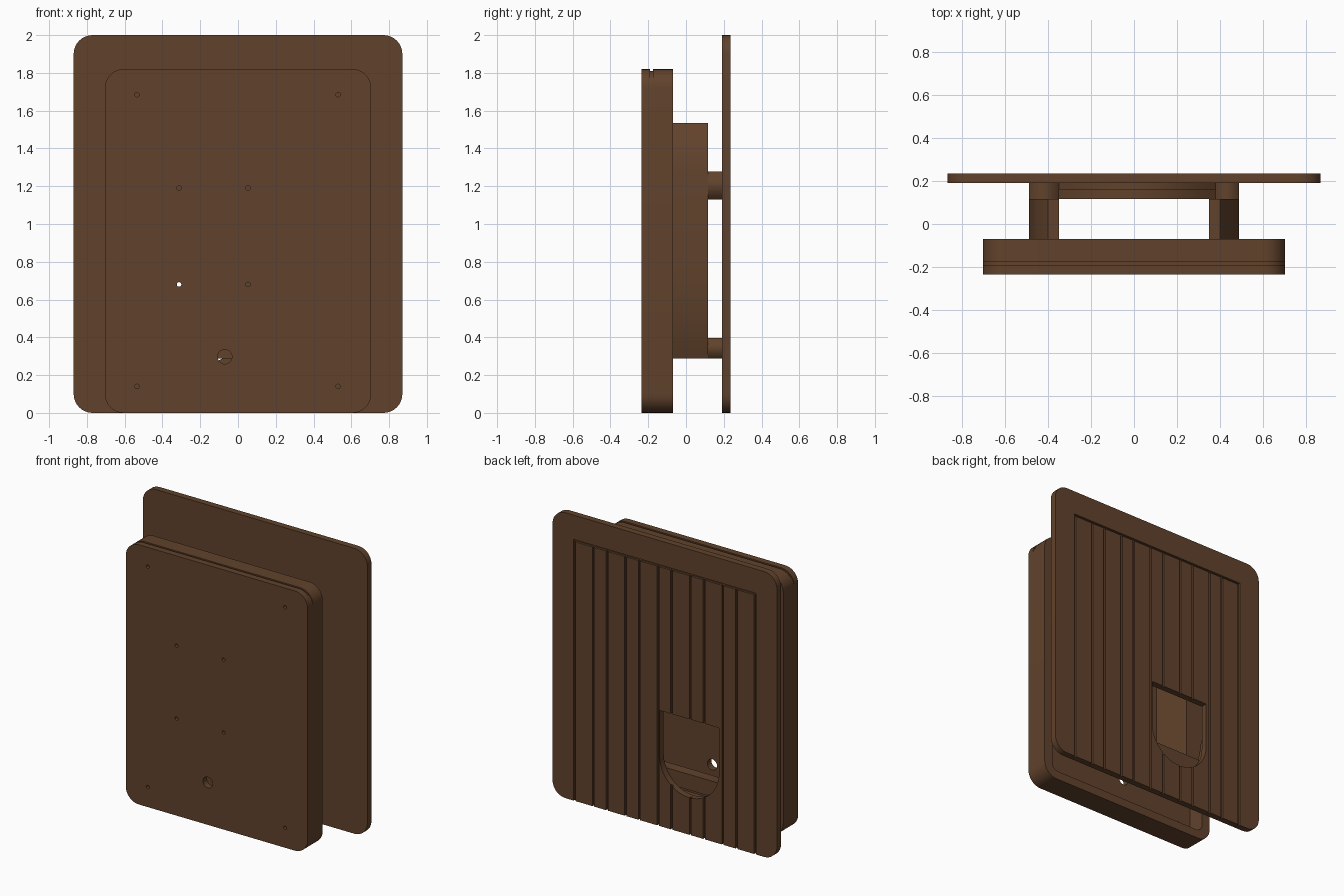
import bpy, bmesh, math

if "Cube" in bpy.data.objects:
    bpy.data.objects.remove(bpy.data.objects["Cube"])

wood = bpy.data.materials.new("dark_brown")
wood.diffuse_color = (0.12, 0.055, 0.025, 1)
wood.use_nodes = True
wood.node_tree.nodes["Principled BSDF"].inputs["Base Color"].default_value = wood.diffuse_color


def arc(cx, cz, r, a0, a1, n):
    return [(cx + r * math.cos(math.radians(a0 + (a1 - a0) * i / n)),
             cz + r * math.sin(math.radians(a0 + (a1 - a0) * i / n))) for i in range(n + 1)]


def rounded(x0, x1, z0, z1, r):
    return (arc(x1 - r, z0 + r, r, -90, 0, 8) + arc(x1 - r, z1 - r, r, 0, 90, 8)
            + arc(x0 + r, z1 - r, r, 90, 180, 8) + arc(x0 + r, z0 + r, r, 180, 270, 8))


def circle(x, z, r, n=20):
    return arc(x, z, r, 0, 360, n)[:-1]


def rect(x0, x1, z0, z1):
    return [(x0, z0), (x1, z0), (x1, z1), (x0, z1)]


def slab(name, loops, y0, y1):
    """Solid between y0 and y1; the first loop is the outline, the rest are holes."""
    cu = bpy.data.curves.new(name, 'CURVE')
    cu.dimensions = '2D'
    cu.fill_mode = 'BOTH'
    cu.extrude = (y1 - y0) / 2
    for loop in loops:
        sp = cu.splines.new('POLY')
        sp.points.add(len(loop) - 1)
        for p, (x, z) in zip(sp.points, loop):
            p.co = (x, z, 0, 1)
        sp.use_cyclic_u = True
    tmp = bpy.data.objects.new(name + "_curve", cu)
    me = bpy.data.meshes.new_from_object(tmp)
    bpy.data.objects.remove(tmp)
    bm = bmesh.new()
    bm.from_mesh(me)
    for v in bm.verts:
        x, z, d = v.co
        v.co = (x, (y0 + y1) / 2 - d, z)
    bmesh.ops.remove_doubles(bm, verts=bm.verts, dist=1e-5)
    bmesh.ops.recalc_face_normals(bm, faces=bm.faces)
    bm.to_mesh(me)
    bm.free()
    me.name = name
    me.materials.clear()
    me.materials.append(wood)
    ob = bpy.data.objects.new(name, me)
    bpy.context.collection.objects.link(ob)
    return ob


def smooth(ob):
    bpy.ops.object.select_all(action='DESELECT')
    ob.select_set(True)
    bpy.context.view_layer.objects.active = ob
    bpy.ops.object.shade_smooth_by_angle(angle=math.radians(30))


# Back plate with a round-bottomed opening
opening = arc(-0.19, 0.49, 0.23, 180, 360, 24) + [(0.04, 0.81), (-0.42, 0.81)]
plate = slab("back_plate", [rounded(-0.87, 0.87, 0, 2, 0.1), opening], 0.19, 0.235)

# Plank grooves: a comb of alternating wide and narrow spacing
edges, g = [-0.70], 0.007
for i in range(11):
    edges.append(edges[-1] + (0.145 if i % 2 == 0 else 0.106))
comb = [(edges[-1] + g, 1.83), (edges[0] - g, 1.83)]
for i, e in enumerate(edges):
    top = [(e - g, 1.816)] if i else []
    comb += top + [(e - g, -0.05), (e + g, -0.05)]
    if i < len(edges) - 1:
        comb.append((e + g, 1.816))
cutter = slab("groove_cutter", [comb], 0.22, 0.26)
cutter.hide_render = True
mod = plate.modifiers.new("grooves", 'BOOLEAN')
mod.operation = 'DIFFERENCE'
mod.solver = 'EXACT'
mod.object = cutter
bpy.context.view_layer.objects.active = plate
bpy.ops.object.modifier_apply(modifier=mod.name)
bpy.data.objects.remove(cutter)
smooth(plate)

# Front tray: drilled face, recessed seam and deep rim
holes = [circle(x, z, 0.012) for x in (-0.535, 0.53) for z in (0.14, 1.685)]
holes += [circle(x, z, 0.012) for x in (-0.312, 0.053) for z in (0.68, 1.19)]
holes.append(circle(-0.07, 0.297, 0.038, 28))
outline = rounded(-0.705, 0.705, 0, 1.82, 0.1)
inner = rounded(-0.64, 0.64, 0.06, 1.76, 0.05)
smooth(slab("tray_face", [outline] + holes, -0.235, -0.19))
smooth(slab("tray_seam", [rounded(-0.705, 0.705, 0, 1.81, 0.1), inner], -0.19, -0.175))
smooth(slab("tray_rim", [outline, inner], -0.175, -0.07))

# Bowed side posts
bow = [(0.35, 0.287), (0.40, 0.287), (0.435, 0.38), (0.465, 0.50), (0.484, 0.63), (0.49, 0.76),
       (0.49, 1.28), (0.478, 1.37), (0.45, 1.46), (0.40, 1.535), (0.35, 1.535)]
for side, s in (("left", -1), ("right", 1)):
    smooth(slab(side + "_post", [[(s * x, z) for x, z in bow]], -0.19, 0.117))

# Cross bars joining posts to the back plate
slab("lower_bar", [rect(-0.40, 0.40, 0.287, 0.397)], 0.117, 0.19)
slab("upper_bar", [rect(-0.35, 0.38, 1.13, 1.277)], 0.16, 0.19)
slab("upper_bar_left_block", [rect(-0.49, -0.35, 1.13, 1.277)], 0.117, 0.19)
slab("upper_bar_right_block", [rect(0.38, 0.49, 1.13, 1.277)], 0.117, 0.19)
